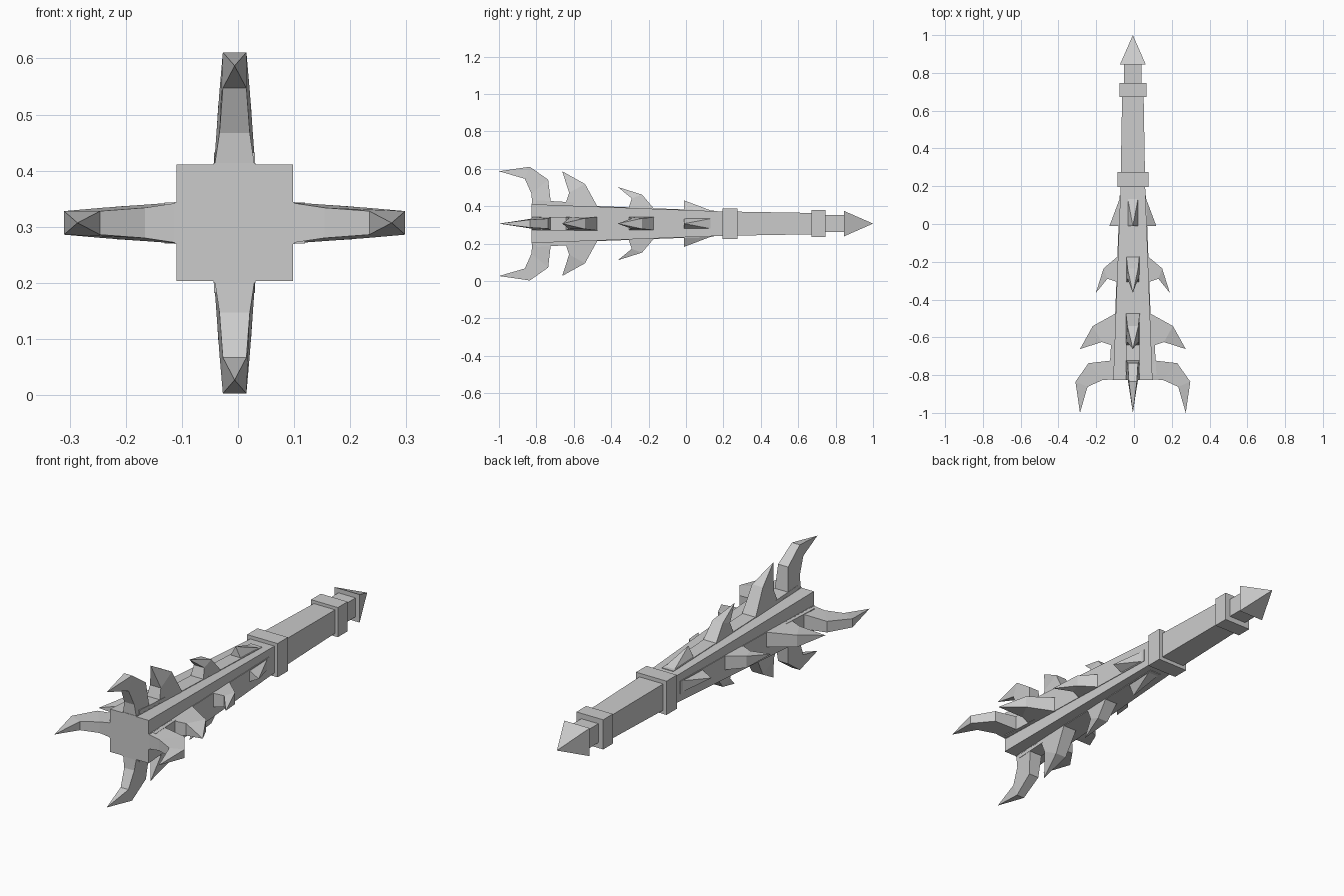
import bpy, bmesh, math
from mathutils import Matrix, Vector

if "Cube" in bpy.data.objects:
    bpy.data.objects.remove(bpy.data.objects["Cube"])

CENTRE = Vector((-0.006, 0, 0.307))


def shaft_half(y):
    return 0.104 + (0.065 - 0.104) * (y + 0.825) / 1.025


def loft(name, rings):
    """Skin a list of rings; a one-point ring closes to a tip."""
    bm = bmesh.new()
    rows = [[bm.verts.new(p) for p in ring] for ring in rings]
    for a, b in zip(rows, rows[1:]):
        for i in range(4):
            j = (i + 1) % 4
            if len(b) == 1:
                bm.faces.new((a[i], a[j], b[0]))
            else:
                bm.faces.new((a[i], a[j], b[j], b[i]))
    for row in (rows[0], rows[-1]):
        if len(row) == 4:
            bm.faces.new(row)
    bmesh.ops.recalc_face_normals(bm, faces=bm.faces)
    mesh = bpy.data.meshes.new(name)
    bm.to_mesh(mesh)
    bm.free()
    ob = bpy.data.objects.new(name, mesh)
    ob.location = CENTRE
    bpy.context.collection.objects.link(ob)
    return ob


def square(y, h):
    return [(-h, y, -h), (h, y, -h), (h, y, h), (-h, y, h)]


def bar(name, *stations):
    return loft(name, [square(y, h) if h else [(0, y, 0)] for y, h in stations])


def around(name, rings):
    """Four copies turned about the long axis."""
    for k in range(4):
        ob = loft(f"{name}_{k + 1}", rings)
        ob.data.transform(Matrix.Rotation(k * math.pi / 2, 4, 'Y'))


def cross(rear, front, w):
    """Tooth section from its rear and front (y, radius) points and half width."""
    (y1, r1), (y2, r2) = rear, front
    return [(-w, y1, r1), (w, y1, r1), (w, y2, r2), (-w, y2, r2)]


# Shaft, grip, collars and pointed pommel
bar("shaft", (-0.825, 0.104), (0.2, 0.065))
bar("grip", (0.27, 0.064), (0.675, 0.057))
bar("lower_collar", (0.195, 0.082), (0.275, 0.082))
bar("upper_collar", (0.672, 0.072), (0.747, 0.072))
bar("neck", (0.745, 0.046), (0.85, 0.046))
bar("pommel_spike", (0.845, 0.068), (1.0, 0))

# Slightly raised spine strip down each face, thicker between the large teeth
def strip_ring(y, w, lift):
    s = shaft_half(y)
    return [(-w, y, s - 0.02), (w, y, s - 0.02), (w, y, s + lift), (-w, y, s + lift)]

around("spine_strip", [strip_ring(-0.825, 0.0375, 0.003), strip_ring(0.15, 0.031, 0.003)])
around("spine_step", [strip_ring(-0.8, 0.0365, 0.022), strip_ring(-0.6, 0.0355, 0.018)])

# Swept teeth, growing towards the head
around("tooth_small", [
    cross((0.16, 0.06), (-0.01, 0.065), 0.032),
    [(0, -0.01, 0.124)]])
around("tooth_medium", [
    cross((-0.165, 0.072), (-0.31, 0.075), 0.035),
    cross((-0.235, 0.155), (-0.29, 0.135), 0.028),
    [(0, -0.365, 0.196)]])
around("tooth_large", [
    cross((-0.47, 0.085), (-0.65, 0.09), 0.037),
    cross((-0.54, 0.212), (-0.625, 0.165), 0.029),
    [(0, -0.662, 0.28)]])
around("tooth_head", [
    cross((-0.72, 0.09), (-0.822, 0.09), 0.0375),
    cross((-0.737, 0.235), (-0.826, 0.16), 0.027),
    cross((-0.835, 0.304), (-0.862, 0.24), 0.021),
    [(0, -1.0, 0.28)]])
